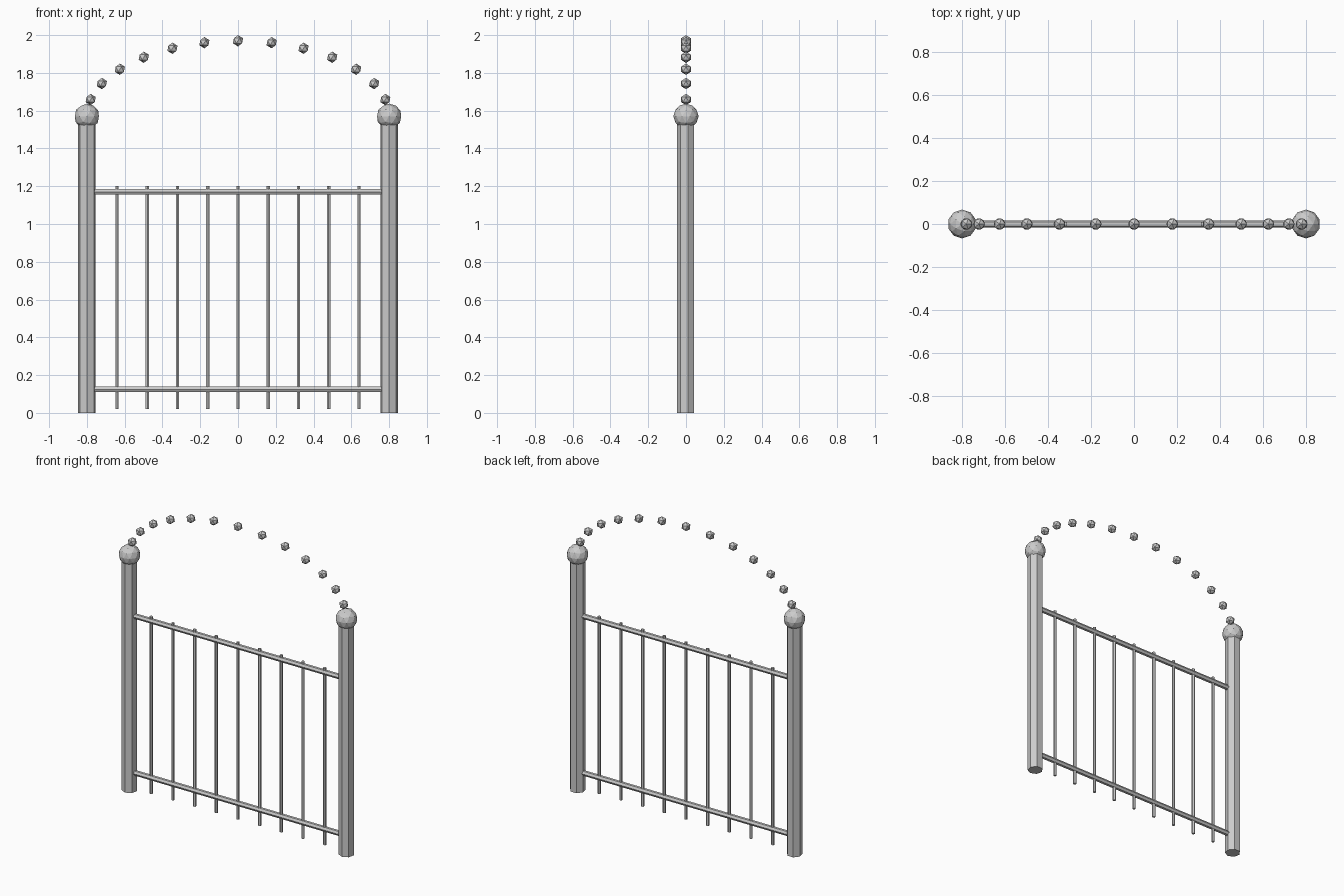
import bpy, math

if "Cube" in bpy.data.objects:
    bpy.data.objects.remove(bpy.data.objects["Cube"])

HALF = 0.8      # post spacing from centre
SPRING = 1.57   # height of finial centres and arch springing


def rod(name, sides, radius, length, loc, rot=(0, 0, 0)):
    bpy.ops.mesh.primitive_cylinder_add(vertices=sides, radius=radius, depth=length,
                                        location=loc, rotation=rot)
    bpy.context.object.name = name


def ball(name, subdivisions, radius, loc):
    bpy.ops.mesh.primitive_ico_sphere_add(subdivisions=subdivisions, radius=radius,
                                          location=loc)
    bpy.context.object.name = name


# Posts with ball finials
for side, label in ((-1, "left"), (1, "right")):
    rod(f"{label}_post", 7, 0.048, 1.56, (side * HALF, 0, 0.78), (0, 0, math.pi))
    ball(f"{label}_finial", 2, 0.067, (side * HALF, 0, SPRING))

# Horizontal rails
for label, z in (("lower", 0.125), ("upper", 1.17)):
    rod(f"{label}_rail", 6, 0.017, 1.52, (0, 0, z), (0, math.pi / 2, 0))

# Vertical bars
for i in range(9):
    rod(f"gate_bar_{i + 1}", 6, 0.01, 1.18, (-0.64 + 0.16 * i, 0, 0.61))

# Arch of floating beads between the finials
for i in range(1, 14):
    a = math.pi * i / 14
    ball(f"arch_bead_{i}", 1, 0.03,
         (-HALF * math.cos(a), 0, SPRING + 0.4 * math.sin(a)))
